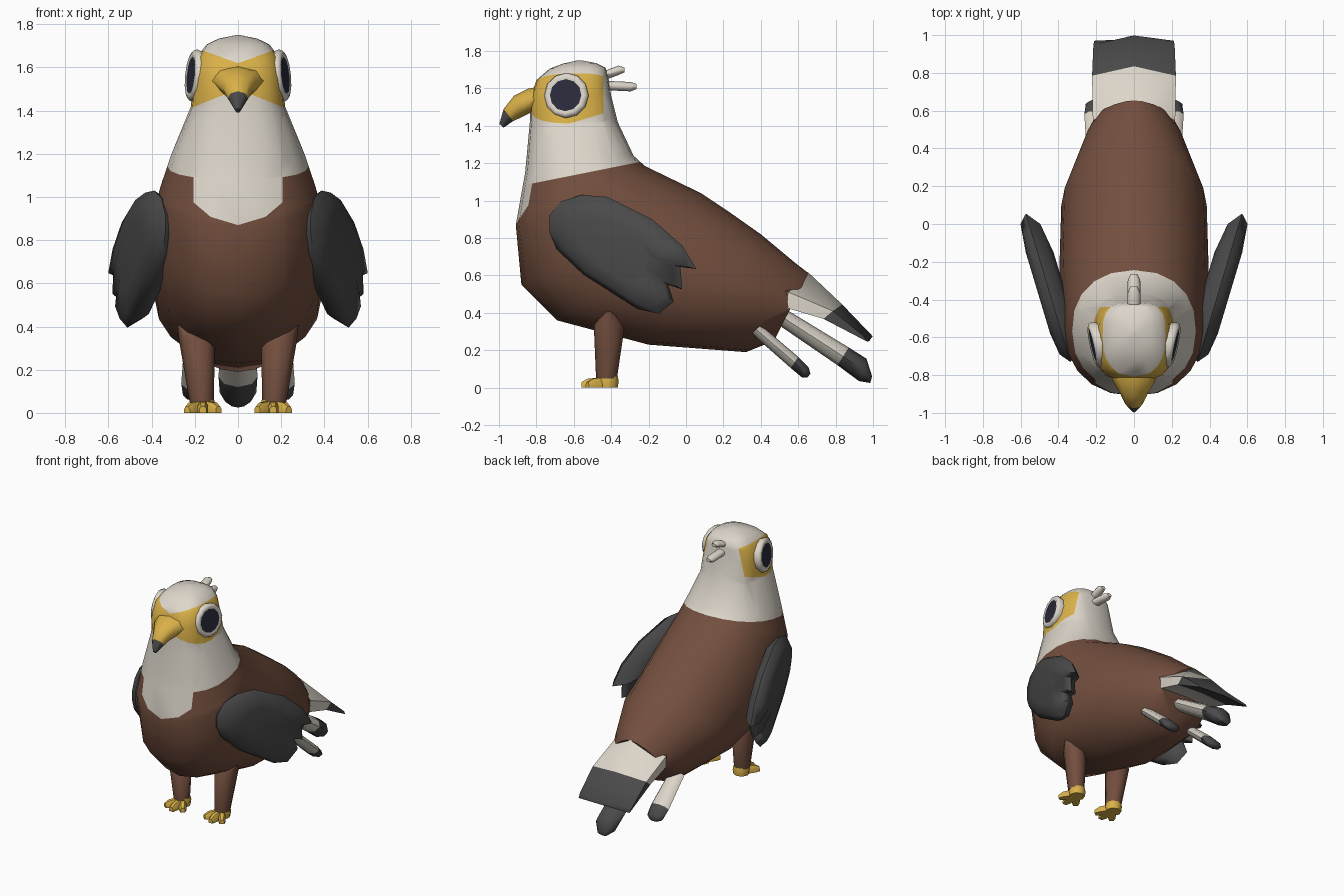
import bpy, bmesh, math
from mathutils import Vector

if "Cube" in bpy.data.objects:
    bpy.data.objects.remove(bpy.data.objects["Cube"])


def material(name, rgb):
    m = bpy.data.materials.new(name)
    m.diffuse_color = (*rgb, 1)
    m.use_nodes = True
    m.node_tree.nodes["Principled BSDF"].inputs["Base Color"].default_value = m.diffuse_color
    return m


BROWN = material("brown plumage", (0.17, 0.077, 0.048))
CREAM = material("cream plumage", (0.72, 0.67, 0.59))
CHARCOAL = material("charcoal feather", (0.068, 0.068, 0.068))
YELLOW = material("yellow skin", (0.70, 0.44, 0.065))
PUPIL = material("pupil navy", (0.024, 0.024, 0.045))


def finish(name, bm, mats, angle=50):
    bmesh.ops.recalc_face_normals(bm, faces=bm.faces)
    me = bpy.data.meshes.new(name)
    bm.to_mesh(me)
    bm.free()
    for m in mats:
        me.materials.append(m)
    ob = bpy.data.objects.new(name, me)
    bpy.context.collection.objects.link(ob)
    bpy.context.view_layer.objects.active = ob
    ob.select_set(True)
    bpy.ops.object.shade_smooth_by_angle(angle=math.radians(angle))
    ob.select_set(False)
    return ob


def skin(bm, rings, slots=None):
    """Bridge rings of points into a closed skin; slots give a colour per band."""
    vs = [[bm.verts.new(p) for p in r] for r in rings]
    n = len(vs[0])
    for k in range(len(vs) - 1):
        for i in range(n):
            j = (i + 1) % n
            f = bm.faces.new((vs[k][i], vs[k][j], vs[k + 1][j], vs[k + 1][i]))
            f.material_index = slots[k] if slots else 0
    bm.faces.new(vs[0]).material_index = slots[0] if slots else 0
    bm.faces.new(vs[-1]).material_index = slots[-1] if slots else 0


def ovals(sections, n, x0=0):
    """Oval rings from (y, z) edge, opposite (y, z) edge, half width, squareness."""
    rings = []
    for fy, fz, by, bz, w, *rest in sections:
        power = rest[0] if rest else 1
        c = Vector((x0, (fy + by) / 2, (fz + bz) / 2))
        a = Vector((0, (fy - by) / 2, (fz - bz) / 2))
        ring = []
        for i in range(n):
            t = 2 * math.pi * i / n
            u, v = [0 if abs(q) < 1e-6 else math.copysign(abs(q) ** power, q)
                    for q in (math.cos(t), math.sin(t))]
            ring.append(c + a * u + Vector((w * v, 0, 0)))
        rings.append(ring)
    return rings


def loft(name, sections, n, mats, slots=None, x0=0):
    bm = bmesh.new()
    skin(bm, ovals(sections, n, x0), slots)
    return finish(name, bm, mats, 60)


# Body, neck and head in one skin: front/belly edge, back edge, half width, squareness
bm = bmesh.new()
skin(bm, ovals([
    (-0.58, 1.75, -0.56, 1.75, 0.01),
    (-0.66, 1.732, -0.48, 1.735, 0.09, 0.8),
    (-0.73, 1.705, -0.43, 1.71, 0.145, 0.7),
    (-0.80, 1.645, -0.415, 1.66, 0.187, 0.67),
    (-0.83, 1.55, -0.40, 1.56, 0.207, 0.68),
    (-0.835, 1.42, -0.365, 1.42, 0.218, 0.72),
    (-0.86, 1.15, -0.28, 1.24, 0.31, 0.83),
    (-0.91, 0.87, -0.22, 1.185, 0.365, 0.92),
    (-0.88, 0.55, 0.08, 1.04, 0.39, 0.97),
    (-0.69, 0.36, 0.23, 0.94, 0.395, 0.97),
    (-0.20, 0.23, 0.40, 0.82, 0.385, 1.0),
    (0.32, 0.19, 0.58, 0.67, 0.26, 1.0),
    (0.47, 0.25, 0.655, 0.612, 0.208, 1.3)], 20))


def cut(point, normal, test):
    fs = [f for f in bm.faces if test(f.calc_center_median())]
    es = {e for f in fs for e in f.edges}
    vs = {v for f in fs for v in f.verts}
    bmesh.ops.bisect_plane(bm, geom=fs + list(es) + list(vs), dist=1e-5,
                           plane_co=point, plane_no=normal)


# Cut the outlines of the collar, bib and face mask
cut((0, -0.78, 1.10), (0, -0.2, 1), lambda c: 0.8 < c.z < 1.5)
for s in (-1, 1):
    bib = lambda c: c.x * s > 0 and c.y < -0.5 and 0.5 < c.z < 1.3
    cut((s * 0.205, 0, 0), (1, 0, 0), bib)
    cut((0, 0, 0.87), (-0.3 * s, 0, 1), bib)
    cut((0, 0, 0.80), (-0.85 * s, 0, 1), bib)
    face = lambda c: c.x * s > 0 and c.z > 1.25
    cut((0, 0, 1.62), (-0.36 * s, 0, 1), face)
    cut((0, 0, 1.50), (0.4 * s, 0, 1), face)
    cut((0, -0.44, 0), (0, 1, 0), face)
    cut((0, -0.63, 1.41), (0, -0.3, 1), lambda c: face(c) and c.y < -0.4)
for f in bm.faces:
    c = f.calc_center_median()
    x = abs(c.x)
    collar = c.z > 1.10 + 0.2 * (c.y + 0.78)
    chest = (c.y < -0.5 and x < 0.205 and c.z > 0.87 + 0.3 * x
             and c.z > 0.80 + 0.85 * x)
    mask = (c.y < -0.44 and 1.5 - 0.4 * x < c.z < 1.62 + 0.36 * x
            and c.z > 1.41 + 0.3 * (c.y + 0.63))
    f.material_index = 2 if mask else 1 if collar or chest else 0
finish("body", bm, [BROWN, CREAM, YELLOW])

# Hooked beak
loft("beak", [(-0.78, 1.61, -0.79, 1.475, 0.13), (-0.84, 1.60, -0.83, 1.47, 0.11),
              (-0.92, 1.56, -0.88, 1.445, 0.072), (-0.975, 1.49, -0.925, 1.425, 0.048),
              (-0.998, 1.41, -0.975, 1.39, 0.012)], 8,
     [YELLOW, CHARCOAL], [0, 0, 0, 1])

# Two crest feathers at the back of the head
for name, y0, z0, y1, z1 in (("upper_crest", -0.46, 1.66, -0.33, 1.70),
                             ("lower_crest", -0.42, 1.615, -0.265, 1.612)):
    loft(name, [(y0, z0 + 0.025, y0, z0 - 0.025, 0.035),
                (y1 - 0.03, z1 + 0.022, y1 - 0.03, z1 - 0.028, 0.033),
                (y1, z1 + 0.012, y1, z1 - 0.015, 0.018)], 8, [CREAM])

# Eyes: soft cream rim around a flat dark pupil
for s, side in ((1, "right"), (-1, "left")):
    out = Vector((s, -0.22, 0.10)).normalized()
    along = Vector((0, 0, 1)).cross(out).normalized()
    up = out.cross(along)
    centre = Vector((s * 0.211, -0.642, 1.563))
    rings = [[centre + out * d + (along * math.cos(i * math.pi / 6)
              + up * math.sin(i * math.pi / 6)) * r for i in range(12)]
             for r, d in ((0.11, -0.06), (0.122, -0.01), (0.115, 0.006), (0.10, 0.013),
                          (0.086, 0.008), (0.084, 0.008))]
    bm = bmesh.new()
    skin(bm, rings, [0, 0, 0, 0, 1])
    finish(side + "_eye", bm, [CREAM, PUPIL], 70)

# Wings: feathered outline in (y, z), domed on both faces and splayed outward
outline = [(-0.73, 0.83), (-0.73, 0.92), (-0.67, 0.995), (-0.56, 1.03), (-0.42, 1.02),
           (-0.18, 0.90), (-0.02, 0.76), (0.055, 0.635), (-0.03, 0.645), (-0.02, 0.525),
           (-0.095, 0.55), (-0.065, 0.46), (-0.145, 0.395), (-0.26, 0.42),
           (-0.55, 0.605), (-0.69, 0.74)]
for s, side in ((1, "right"), (-1, "left")):
    rings = []
    for k, off in ((0.55, -0.085), (0.88, -0.06), (1, 0), (0.88, 0.045), (0.55, 0.062)):
        ring = []
        for y, z in outline:
            y, z = -0.40 + (y + 0.40) * k, 0.74 + (z - 0.74) * k
            ring.append((s * (0.34 + 0.30 * (y + 0.72) + off), y, z))
        rings.append(ring)
    bm = bmesh.new()
    skin(bm, rings)
    finish(side + "_wing", bm, [CHARCOAL], 60)

# Roof-shaped tail fan: ridge, side and underside points per section
bm = bmesh.new()
rings = []
for ty, tz, sy, sz, by, bz, w in ((0.60, 0.64, 0.49, 0.54, 0.47, 0.44, 0.205),
                                  (0.655, 0.615, 0.55, 0.51, 0.525, 0.43, 0.218),
                                  (0.835, 0.445, 0.785, 0.41, 0.735, 0.368, 0.222),
                                  (0.998, 0.275, 0.95, 0.275, 0.97, 0.245, 0.215)):
    rings.append([(0, ty, tz), (w, sy, sz), (w * 0.98, by, bz), (0, by + 0.01, bz + 0.005),
                  (-w * 0.98, by, bz), (-w, sy, sz)])
skin(bm, rings, [0, 1, 2])
finish("tail_fan", bm, [BROWN, CREAM, CHARCOAL])

# Lower tail feathers with dark pointed tips
loft("middle_tail_feather", [(0.50, 0.44, 0.43, 0.38, 0.08), (0.87, 0.215, 0.81, 0.12, 0.09),
                             (0.965, 0.155, 0.925, 0.035, 0.085),
                             (0.995, 0.06, 0.985, 0.025, 0.04)], 8,
     [CREAM, CHARCOAL], [0, 1, 1])
for s, side in ((1, "right"), (-1, "left")):
    loft(side + "_tail_feather", [(0.40, 0.335, 0.35, 0.29, 0.06),
                                  (0.60, 0.165, 0.56, 0.105, 0.073),
                                  (0.655, 0.11, 0.62, 0.055, 0.065),
                                  (0.665, 0.075, 0.65, 0.055, 0.03)], 8,
         [CREAM, CHARCOAL], [0, 1, 1], s * 0.19)

# Legs and feet
for s, side in ((1, "right"), (-1, "left")):
    rings = [[(s * x + r * math.cos(i * math.pi / 4), y + r * math.sin(i * math.pi / 4), z)
              for i in range(8)]
             for x, y, z, r in ((0.168, -0.425, 0.05, 0.056), (0.19, -0.41, 0.335, 0.083),
                                (0.27, -0.405, 0.425, 0.012))]
    bm = bmesh.new()
    skin(bm, rings)
    finish(side + "_leg", bm, [BROWN], 60)

    # Foot: heel pad and three toes fanned forward
    bm = bmesh.new()
    skin(bm, [[(s * 0.165 + r * math.cos(i * math.pi / 4),
                -0.42 + r * math.sin(i * math.pi / 4), z) for i in range(8)]
              for z, r in ((0, 0.055), (0.035, 0.06), (0.06, 0.055))])
    for a in (-0.6, 0, 0.6):
        d = Vector((math.sin(a), -math.cos(a), 0))
        p = Vector((d.y, -d.x, 0))
        base = Vector((s * 0.163, -0.42, 0))
        reach = 0.14 if a == 0 else 0.13
        skin(bm, [[base + d * t + p * (w * u) + Vector((0, 0, h * v))
                   for u, v in ((-1, 0), (1, 0), (1, 0.6), (0.5, 1), (-0.5, 1), (-1, 0.6))]
                  for t, w, h in ((0.0, 0.024, 0.058), (reach * 0.75, 0.025, 0.048),
                                  (reach, 0.016, 0.03))])
    finish(side + "_foot", bm, [YELLOW])
